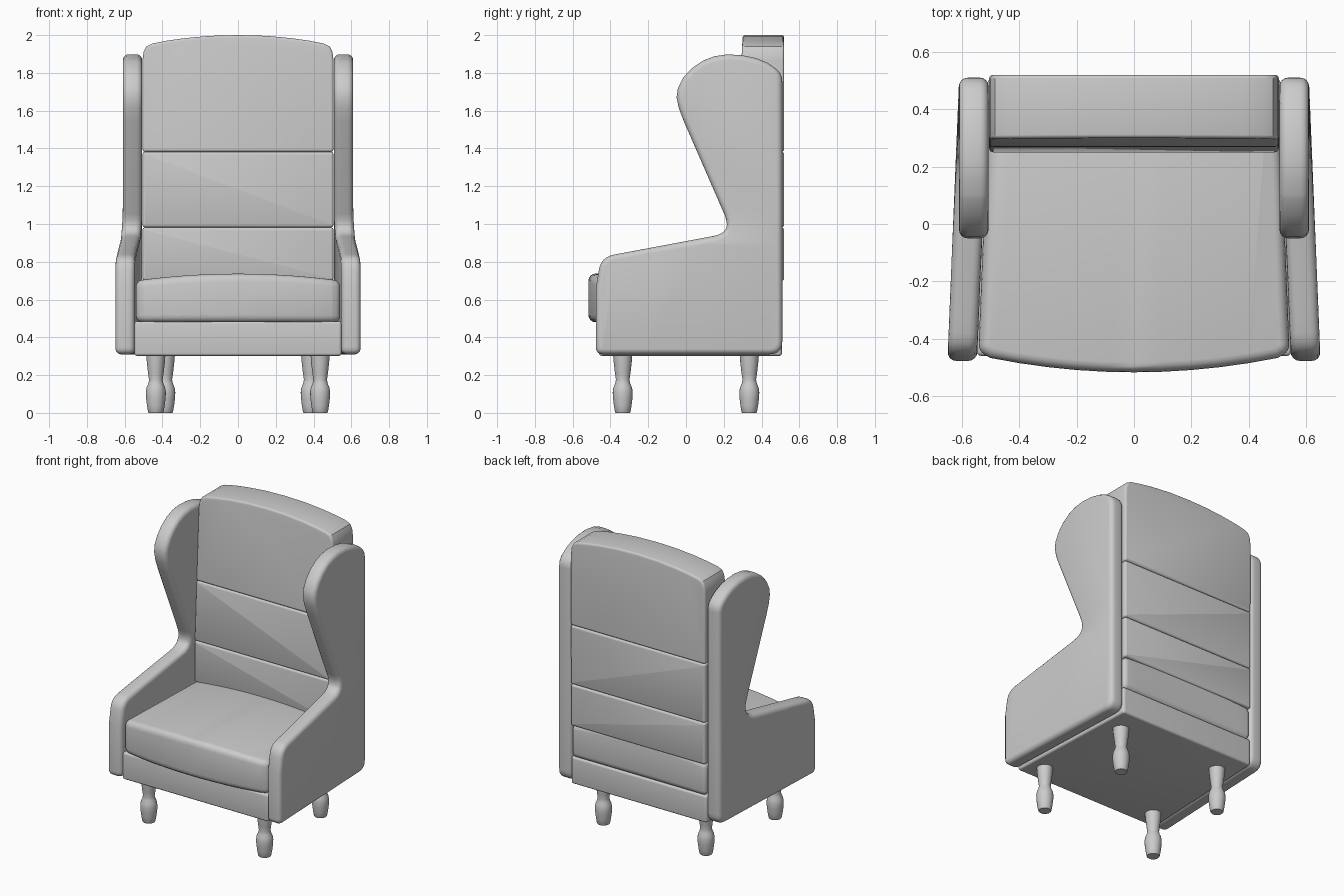
import bpy, bmesh, math
from mathutils import Vector

if "Cube" in bpy.data.objects:
    bpy.data.objects.remove(bpy.data.objects["Cube"])

grey = bpy.data.materials.new("soft grey")
grey.use_nodes = True
colour = (0.6, 0.6, 0.6, 1)
grey.diffuse_color = colour
grey.node_tree.nodes["Principled BSDF"].inputs["Base Color"].default_value = colour


def finish(bm, name):
    bmesh.ops.recalc_face_normals(bm, faces=bm.faces)
    mesh = bpy.data.meshes.new(name)
    bm.to_mesh(mesh)
    bm.free()
    mesh.materials.append(grey)
    obj = bpy.data.objects.new(name, mesh)
    bpy.context.collection.objects.link(obj)
    bpy.ops.object.select_all(action='DESELECT')
    obj.select_set(True)
    bpy.context.view_layer.objects.active = obj
    bpy.ops.object.shade_smooth_by_angle(angle=math.radians(35))
    return obj


def rounded(corners, steps=6):
    """Outline from (u, v, cut) corners; each cut length becomes a curve."""
    out = []
    for i, (u, v, cut) in enumerate(corners):
        p = Vector((u, v))
        if not cut:
            out.append(p)
            continue
        a = Vector(corners[i - 1][:2])
        b = Vector(corners[(i + 1) % len(corners)][:2])
        a = p + (a - p).normalized() * cut
        b = p + (b - p).normalized() * cut
        for k in range(steps + 1):
            t = k / steps
            out.append(a * (1 - t) ** 2 + p * 2 * t * (1 - t) + b * t * t)
    return out


def prism(outline, low, high, axis, bevel, cuts=()):
    """Extrude an outline along an axis, soften both rims, add cut lines."""
    bm = bmesh.new()

    def ring(w):
        verts = []
        for u, v in outline:
            co = [u, v]
            co.insert(axis, w)
            verts.append(bm.verts.new(co))
        return verts
    a, b = ring(low), ring(high)
    caps = [bm.faces.new(a), bm.faces.new(b)]
    for i in range(len(a)):
        bm.faces.new((a[i - 1], a[i], b[i], b[i - 1]))
    bmesh.ops.recalc_face_normals(bm, faces=bm.faces)
    rims = list({e for f in caps for e in f.edges})
    bmesh.ops.bevel(bm, geom=rims, offset=bevel, segments=4, profile=0.5,
                    affect='EDGES', clamp_overlap=False)
    for cut_axis, positions in cuts:
        normal = Vector([float(i == cut_axis) for i in range(3)])
        for p in positions:
            bmesh.ops.bisect_plane(bm, geom=bm.verts[:] + bm.edges[:] + bm.faces[:],
                                   plane_co=normal * p, plane_no=normal)
    return bm


def splay(y):
    """Outward flare of the sides toward the front."""
    return 0.04 * (0.5 - y) / 0.97


# Winged side panels, flaring outward below the wing
side_outline = rounded([
    (-0.477, 0.31, 0.04), (0.51, 0.31, 0.07), (0.51, 1.80, 0.05),
    (0.43, 1.854, 0), (0.37, 1.878, 0), (0.30, 1.893, 0), (0.22, 1.898, 0),
    (0.15, 1.888, 0), (0.09, 1.865, 0), (0.03, 1.824, 0), (-0.015, 1.775, 0),
    (-0.043, 1.72, 0), (-0.05, 1.67, 0), (-0.037, 1.61, 0), (-0.01, 1.54, 0),
    (0.245, 0.955, 0.10), (-0.45, 0.825, 0.07), (-0.477, 0.66, 0)])
for name, side in (("left_side", 1), ("right_side", -1)):
    bm = prism(side_outline, 0.507, 0.61, 0, 0.03,
               [(2, [0.85 + 0.04 * i for i in range(7)]), (1, [-0.2, 0.1])])
    for v in bm.verts:
        t = min(max((1.09 - v.co.z) / 0.24, 0), 1)
        v.co.x = side * (v.co.x + splay(v.co.y) * t * t * (3 - 2 * t))
    finish(bm, name)

# Backrest: three stacked pads with a gently reclining front
crown = [(0.505, 1.87, 0), (0.50, 1.91, 0), (0.485, 1.94, 0), (0.455, 1.955, 0),
         (0.38, 1.97, 0), (0.28, 1.984, 0), (0.15, 1.996, 0)]
top_outline = ([(-0.505, 1.382, 0.015), (0.505, 1.382, 0.015)] + crown
               + [(0, 2.0, 0)] + [(-x, z, r) for x, z, r in reversed(crown)])


def slab(z0, z1):
    return [(-0.505, z0, 0.015), (0.505, z0, 0.015),
            (0.505, z1, 0.015), (-0.505, z1, 0.015)]


pads = (("lower_back_pad", slab(0.70, 0.982)),
        ("middle_back_pad", slab(0.982, 1.382)),
        ("upper_back_pad", top_outline))
for name, outline in pads:
    bm = prism(rounded(outline), 0.25, 0.52, 1, 0.015)
    for v in bm.verts:
        lean = 0.05 * max(v.co.z - 1.0, 0)
        v.co.y += lean * (0.52 - v.co.y) / 0.27
    finish(bm, name)

# Seat cushion with bowed front and crowned top
bow = [(0.1 * i, -0.517 + 0.05 * (i / 5) ** 2, 0) for i in range(-5, 6)]
back_w, front_w = 0.503, 0.503 + splay(-0.45)
cushion_outline = rounded([(-front_w, -0.445, 0.03)] + bow + [
    (front_w, -0.445, 0.03), (back_w, 0.512, 0.03), (-back_w, 0.512, 0.03)])
bm = prism(cushion_outline, 0.48, 0.70, 2, 0.035,
           [(0, [0.1 * i for i in range(-5, 6)])])
for v in bm.verts:
    height = (v.co.z - 0.48) / 0.22
    v.co.z += 0.037 * height * max(0, 1 - (v.co.x / front_w) ** 2)
finish(bm, "seat_cushion")

# Base frame
base_w = 0.51 + splay(-0.45)
base_outline = rounded([(-base_w, -0.46, 0.02), (base_w, -0.46, 0.02),
                        (0.51, 0.508, 0.02), (-0.51, 0.508, 0.02)])
finish(prism(base_outline, 0.302, 0.485, 2, 0.014), "base_frame")

# Turned legs
leg_profile = [(0, 0.31), (0.051, 0.31), (0.047, 0.26), (0.041, 0.21),
               (0.036, 0.175), (0.04, 0.155), (0.049, 0.135), (0.053, 0.11),
               (0.052, 0.08), (0.047, 0.04), (0.041, 0.005), (0.038, 0), (0, 0)]
for end, x, y in (("front", 0.435, -0.335), ("rear", 0.385, 0.335)):
    for name, side in (("left", 1), ("right", -1)):
        bm = bmesh.new()
        verts = [bm.verts.new((r, 0, z)) for r, z in leg_profile]
        edges = [bm.edges.new(pair) for pair in zip(verts, verts[1:])]
        bmesh.ops.spin(bm, geom=verts + edges, cent=(0, 0, 0), axis=(0, 0, 1),
                       angle=math.tau, steps=24)
        bmesh.ops.remove_doubles(bm, verts=bm.verts, dist=0.0005)
        leg = finish(bm, f"{end}_{name}_leg")
        leg.location = (side * x, y, 0)
